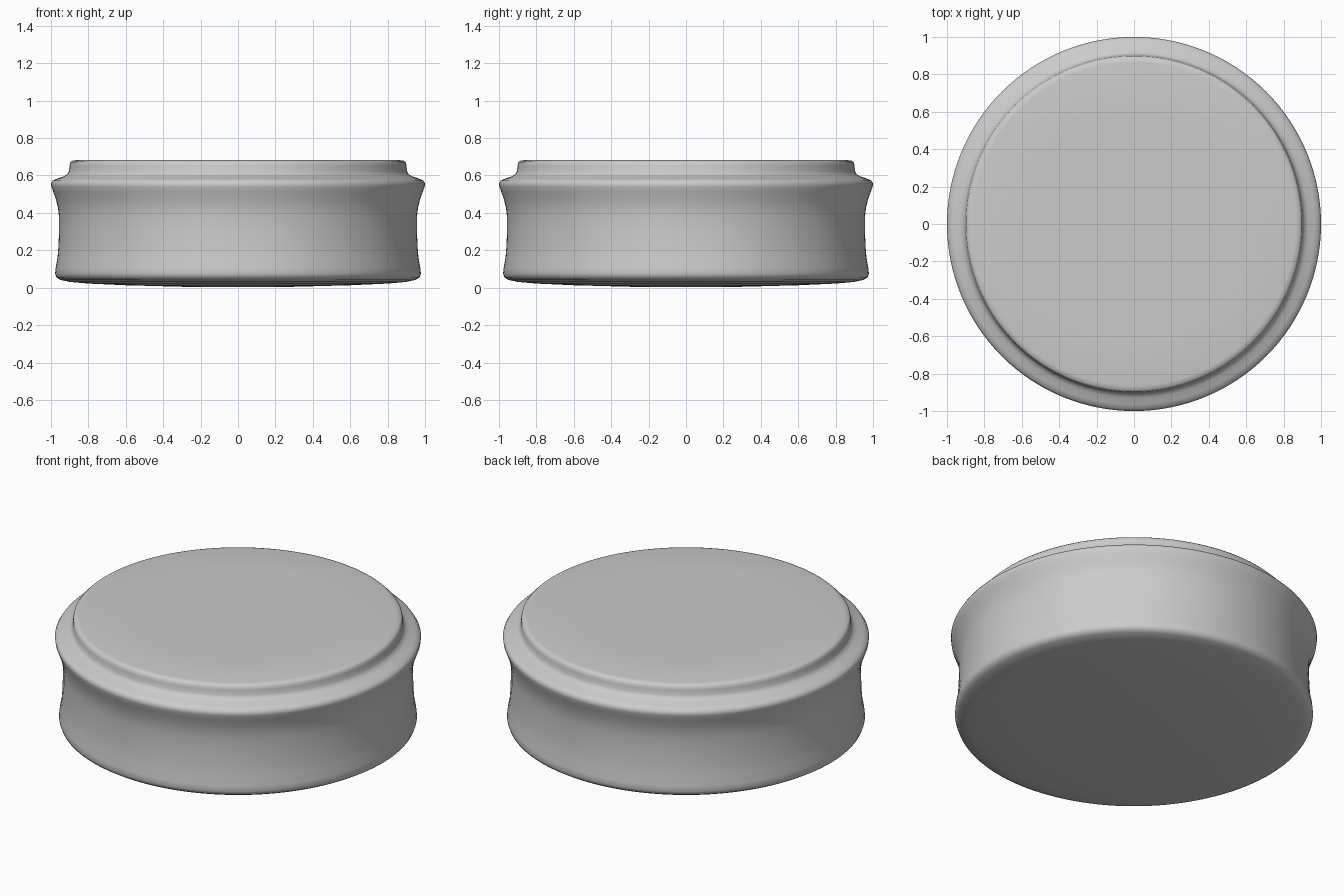
import bpy, bmesh, math

if "Cube" in bpy.data.objects:
    bpy.data.objects.remove(bpy.data.objects["Cube"])

# Half profile (radius, height), from bottom centre to top centre
PROFILE = [
    (0, 0.003), (0.3, 0.005), (0.6, 0.013), (0.8, 0.022), (0.90, 0.031),
    (0.95, 0.042), (0.971, 0.055), (0.978, 0.075), (0.975, 0.105),
    (0.965, 0.16), (0.960, 0.22), (0.957, 0.30), (0.957, 0.38),
    (0.962, 0.425), (0.973, 0.47), (0.987, 0.51), (0.998, 0.54),
    (1.0, 0.557), (0.99, 0.573), (0.965, 0.584), (0.93, 0.596),
    (0.912, 0.607), (0.904, 0.622), (0.901, 0.65), (0.898, 0.668),
    (0.888, 0.678), (0.865, 0.682), (0.6, 0.682), (0, 0.682),
]


def lathe(name, profile, steps=128):
    """Revolve a half profile around the z axis."""
    bm = bmesh.new()
    verts = [bm.verts.new((r, 0, z)) for r, z in profile]
    edges = [bm.edges.new(pair) for pair in zip(verts, verts[1:])]
    bmesh.ops.spin(bm, geom=verts + edges, cent=(0, 0, 0), axis=(0, 0, 1),
                   angle=math.tau, steps=steps, use_duplicate=False)
    bmesh.ops.remove_doubles(bm, verts=bm.verts, dist=0.0005)
    bmesh.ops.recalc_face_normals(bm, faces=bm.faces)
    mesh = bpy.data.meshes.new(name)
    bm.to_mesh(mesh)
    bm.free()
    obj = bpy.data.objects.new(name, mesh)
    bpy.context.collection.objects.link(obj)
    return obj


# Round body with waisted side, flared lip and raised flat top
body = lathe("round_body", PROFILE)
bpy.context.view_layer.objects.active = body
body.select_set(True)
bpy.ops.object.shade_smooth_by_angle(angle=math.radians(40))
